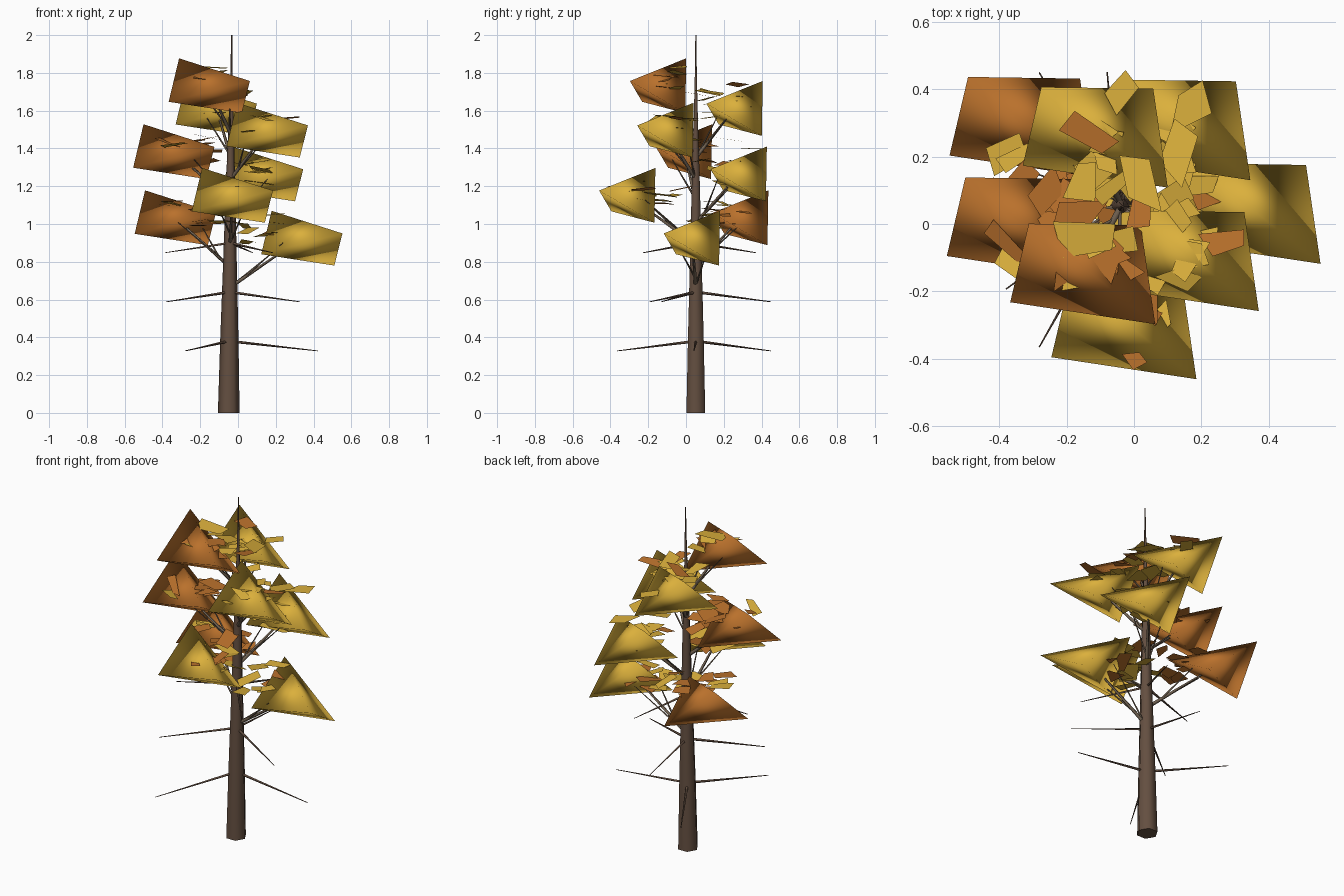
import bpy, bmesh, math, random
from mathutils import Vector, Matrix

random.seed(11)
cube = bpy.data.objects.get("Cube")
if cube:
    bpy.data.objects.remove(cube, do_unlink=True)


def material(name, rgb):
    m = bpy.data.materials.new(name)
    m.use_nodes = True
    m.diffuse_color = (*rgb, 1)
    m.node_tree.nodes["Principled BSDF"].inputs["Base Color"].default_value = (*rgb, 1)
    return m


BARK = material("brown bark", (0.127, 0.078, 0.052))
LIMB = material("pale limb bark", (0.17, 0.125, 0.085))
GOLD = material("golden leaf", (0.71, 0.435, 0.045))
RUST = material("rust leaf", (0.49, 0.165, 0.025))


def make(name, bm, mats):
    mesh = bpy.data.meshes.new(name)
    bm.to_mesh(mesh)
    bm.free()
    for m in mats:
        mesh.materials.append(m)
    ob = bpy.data.objects.new(name, mesh)
    bpy.context.collection.objects.link(ob)


def tube(bm, path, sides):
    """Skin a tapered tube along (point, radius) pairs, smooth sides and flat ends."""
    axis = (path[-1][0] - path[0][0]).normalized()
    u = (Vector((1, 0, 0)) - axis * axis.x).normalized()
    v = axis.cross(u)
    rings = []
    for c, r in path:
        rings.append([bm.verts.new(c + r * (math.cos(t) * u + math.sin(t) * v))
                      for t in (math.tau * i / sides for i in range(sides))])
    for a, b in zip(rings, rings[1:]):
        for i in range(sides):
            j = (i + 1) % sides
            bm.faces.new((a[i], a[j], b[j], b[i])).smooth = True
    bm.faces.new(rings[0][::-1])
    bm.faces.new(rings[-1])


def core(z):
    """Centre line of the trunk."""
    return Vector((-0.049 + 0.008 * z, 0.052, z))


# Six-sided trunk with a thin leader at the top
bm = bmesh.new()
profile = [(0, 0.0575), (0.4, 0.048), (0.8, 0.036), (1.2, 0.025),
           (1.55, 0.013), (1.75, 0.007), (2, 0.003)]
tube(bm, [(core(z), r) for z, r in profile], 6)
make("trunk", bm, [BARK])

# Bare lower branches: three tiers of three
bm = bmesh.new()
for z, turn, reach in [(0.38, 0, 0.47), (0.64, -25, 0.41), (0.9, -50, 0.35)]:
    for k in range(3):
        a = math.radians(turn + 120 * k)
        tip = core(z) + Vector((reach * math.cos(a), reach * math.sin(a) - 0.01, -0.052))
        tube(bm, [(core(z), 0.008), (tip, 0.002)], 4)
make("bare_branches", bm, [BARK])

# Foliage clumps: centre, colour index, share of loose leaves in the same colour
clumps = [((-0.332, 0.288, 1.033), 1, 0.75), ((-0.115, 0.258, 1.612), 0, 0.85),
          ((0.13, 0.28, 1.265), 0, 0.85), ((0.338, 0.032, 0.925), 0, 0.85),
          ((-0.34, -0.01, 1.383), 1, 0.75), ((-0.152, -0.147, 1.732), 1, 0.4),
          ((-0.03, -0.31, 1.152), 0, 0.75), ((0.155, -0.108, 1.497), 0, 0.85)]
corners = [(-0.16, 0.148, 0.145), (0.215, -0.15, 0.025),
           (0.172, 0.143, -0.145), (-0.215, -0.085, -0.085)]
for n, (c, hue, share) in enumerate(clumps):
    bm = bmesh.new()
    vs = [bm.verts.new(Vector(c) + Vector(p)) for p in corners]
    for skip in range(4):
        bm.faces.new([v for i, v in enumerate(vs) if i != skip]).smooth = True
    bmesh.ops.recalc_face_normals(bm, faces=bm.faces[:])
    make(f"foliage_clump_{n + 1}", bm, [(GOLD, RUST)[hue]])

# Rising limbs with fanned twigs
bm = bmesh.new()
for c, hue, share in clumps:
    end = Vector(c)
    start = core(end.z - 0.26)
    tube(bm, [(start, 0.011), (end, 0.004)], 5)
    side = (end - start).cross(Vector((0, 0, 1))).normalized()
    for s in (-1, 1):
        fork = start.lerp(end, 0.12 + 0.08 * s)
        tip = start.lerp(end, 0.75) + side * 0.09 * s + Vector((0, 0, 0.04))
        tube(bm, [(fork, 0.006), (tip, 0.002)], 4)
make("limbs", bm, [LIMB])


def leaf(bm, pos, angle, length, width, hue):
    """A nearly level, uneven four-sided card."""
    rot = (Matrix.Rotation(random.uniform(-0.22, 0.22), 3, "X")
           @ Matrix.Rotation(random.uniform(-0.22, 0.22), 3, "Y")
           @ Matrix.Rotation(math.radians(angle), 3, "Z"))
    skew = random.uniform(-0.3, 0.3)
    outline = [(-0.5, -0.3), (0.3, -0.5), (0.5, 0.2 + skew), (-0.25 + skew, 0.5)]
    f = bm.faces.new([bm.verts.new(Vector(pos) + rot @ Vector((x * length, y * width, 0)))
                      for x, y in outline])
    f.material_index = hue


# Loose leaves: the large top ones are placed, the inner ones scattered
bm = bmesh.new()
placed = [(0.16, 0.34, 1.4, 35, 0.17, 0.1, 0), (-0.04, 0.39, 1.62, 60, 0.13, 0.08, 0),
          (0.13, 0.21, 1.45, 80, 0.2, 0.1, 0), (-0.13, 0.27, 1.74, -20, 0.18, 0.09, 1),
          (0.02, 0.12, 1.7, 110, 0.2, 0.1, 0), (-0.16, 0.12, 1.7, 10, 0.12, 0.12, 0),
          (-0.14, -0.03, 1.83, 20, 0.18, 0.14, 0), (-0.33, -0.14, 1.42, -30, 0.17, 0.07, 0),
          (0.27, -0.04, 1.56, 30, 0.12, 0.1, 1), (0, -0.4, 1.2, -45, 0.07, 0.05, 1),
          (-0.38, 0.21, 1.1, 40, 0.14, 0.1, 0), (-0.34, 0.13, 1.12, 70, 0.13, 0.1, 1),
          (0.13, -0.16, 1.56, -20, 0.14, 0.06, 0), (0.18, 0.12, 1.05, 15, 0.15, 0.08, 0),
          (-0.19, 0.05, 1.42, 75, 0.16, 0.12, 1), (-0.14, 0.2, 1.05, 20, 0.15, 0.1, 1)]
for x, y, z, a, l, w, hue in placed:
    leaf(bm, (x, y, z), a, l, w, hue)
for c, hue, share in clumps:
    for k in range(10):
        base = Vector(c).lerp(core(c[2]), random.uniform(0.05, 0.7))
        jitter = Vector((random.uniform(-0.1, 0.1), random.uniform(-0.09, 0.09),
                         random.uniform(-0.05, 0.08)))
        pick = hue if random.random() < share else 1 - hue
        leaf(bm, base + jitter, random.uniform(0, 360),
             random.uniform(0.1, 0.19), random.uniform(0.06, 0.11), pick)
make("loose_leaves", bm, [GOLD, RUST])
